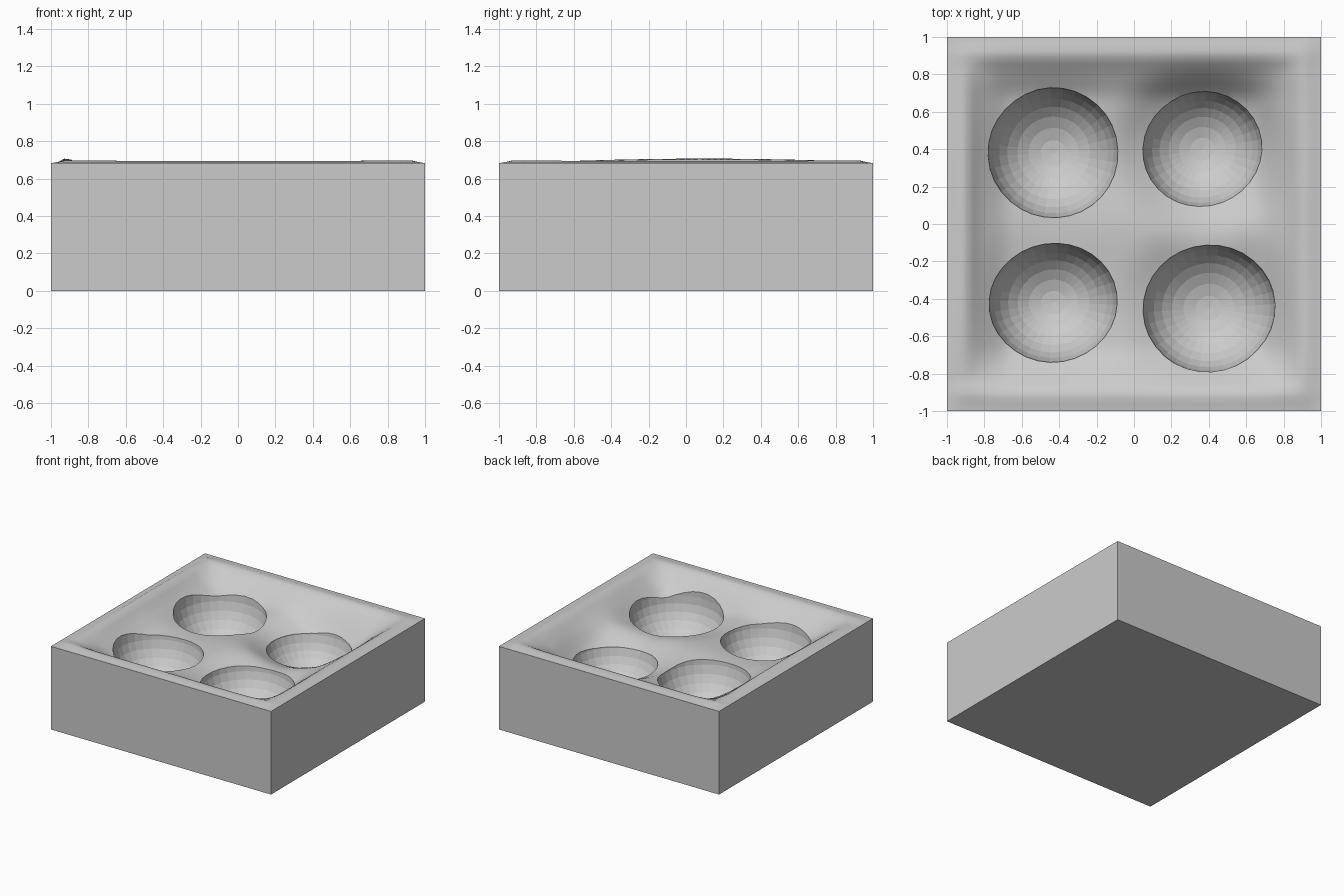
import bpy, bmesh, math

if "Cube" in bpy.data.objects:
    bpy.data.objects.remove(bpy.data.objects["Cube"])

N = 56          # grid divisions of the sculpted top
EDGE_Z = 0.683  # height of the outer edge

# four faceted bowls: centre x, y, z, radii x, y, z and extra dip of the ground around
BOWLS = [
    (-0.43, 0.38, 0.59, 0.350, 0.350, 0.36, 0.04),
    (-0.43, -0.42, 0.59, 0.345, 0.320, 0.35, 0.04),
    (0.40, -0.45, 0.55, 0.355, 0.340, 0.32, 0.09),
    (0.365, 0.40, 0.53, 0.325, 0.310, 0.31, 0.15),
]


def smooth(t):
    t = max(0.0, min(1.0, t))
    return t * t * (3 - 2 * t)


def bump(d, width=0.09):
    # low rim that starts at the edge and peaks just inside it
    return max(0.0, 1 - abs(d - width) / width)


def height(x, y):
    sx, sy = (smooth((1 - abs(c) - 0.05) / 0.30) for c in (x, y))
    low = 0.10
    for cx, cy, _, _, _, _, dip in BOWLS:
        low += dip * math.exp(-(((x - cx) ** 2 + (y - cy) ** 2) / 0.16) ** 2)
    left = 0.036 * bump(1 + x) * (1 - (y - 0.1) ** 2)
    rest = 0.02 * max(bump(1 - x), bump(1 - abs(y)))
    rim = max(left, rest) * smooth((1 - abs(x)) / 0.09) * smooth((1 - abs(y)) / 0.09)
    return EDGE_Z + rim - low * sx * sy


# block with a softly sunken top
bm = bmesh.new()
bmesh.ops.create_grid(bm, x_segments=N, y_segments=N, size=1)
for f in bm.faces:
    f.smooth = True
for v in bm.verts:
    v.co.z = height(v.co.x, v.co.y)
border = [e for e in bm.edges if e.is_boundary]
for g in bmesh.ops.extrude_edge_only(bm, edges=border)["geom"]:
    if isinstance(g, bmesh.types.BMVert):
        g.co.z = 0
bmesh.ops.contextual_create(bm, geom=[e for e in bm.edges if e.is_boundary])
for f in bm.faces:
    if any(v.co.z < 1e-6 for v in f.verts):
        f.smooth = False
bmesh.ops.recalc_face_normals(bm, faces=bm.faces)
mesh = bpy.data.meshes.new("cup_block")
bm.to_mesh(mesh)
bm.free()
block = bpy.data.objects.new("cup_block", mesh)
bpy.context.collection.objects.link(block)

# carve the bowls
for i, (x, y, z, rx, ry, rz, _) in enumerate(BOWLS):
    bpy.ops.mesh.primitive_uv_sphere_add(segments=32, ring_count=16, radius=1, location=(x, y, z))
    cutter = bpy.context.object
    cutter.name = f"bowl_cutter_{i + 1}"
    cutter.scale = (rx, ry, rz)
    cutter.rotation_euler.z = 0.05 + 0.1 * i
    cutter.hide_render = True
    # open the upper half upwards so the bowl never undercuts the ground
    for v in cutter.data.vertices:
        if v.co.z > 0.01:
            r = math.hypot(v.co.x, v.co.y)
            if r > 0.5:
                v.co.x, v.co.y = v.co.x / r * 1.001, v.co.y / r * 1.001
    bpy.context.view_layer.update()
    mod = block.modifiers.new("bowl", 'BOOLEAN')
    mod.operation = 'DIFFERENCE'
    mod.solver = 'EXACT'
    mod.object = cutter
    bpy.context.view_layer.objects.active = block
    bpy.ops.object.modifier_apply(modifier=mod.name)
    bpy.data.objects.remove(cutter, do_unlink=True)
